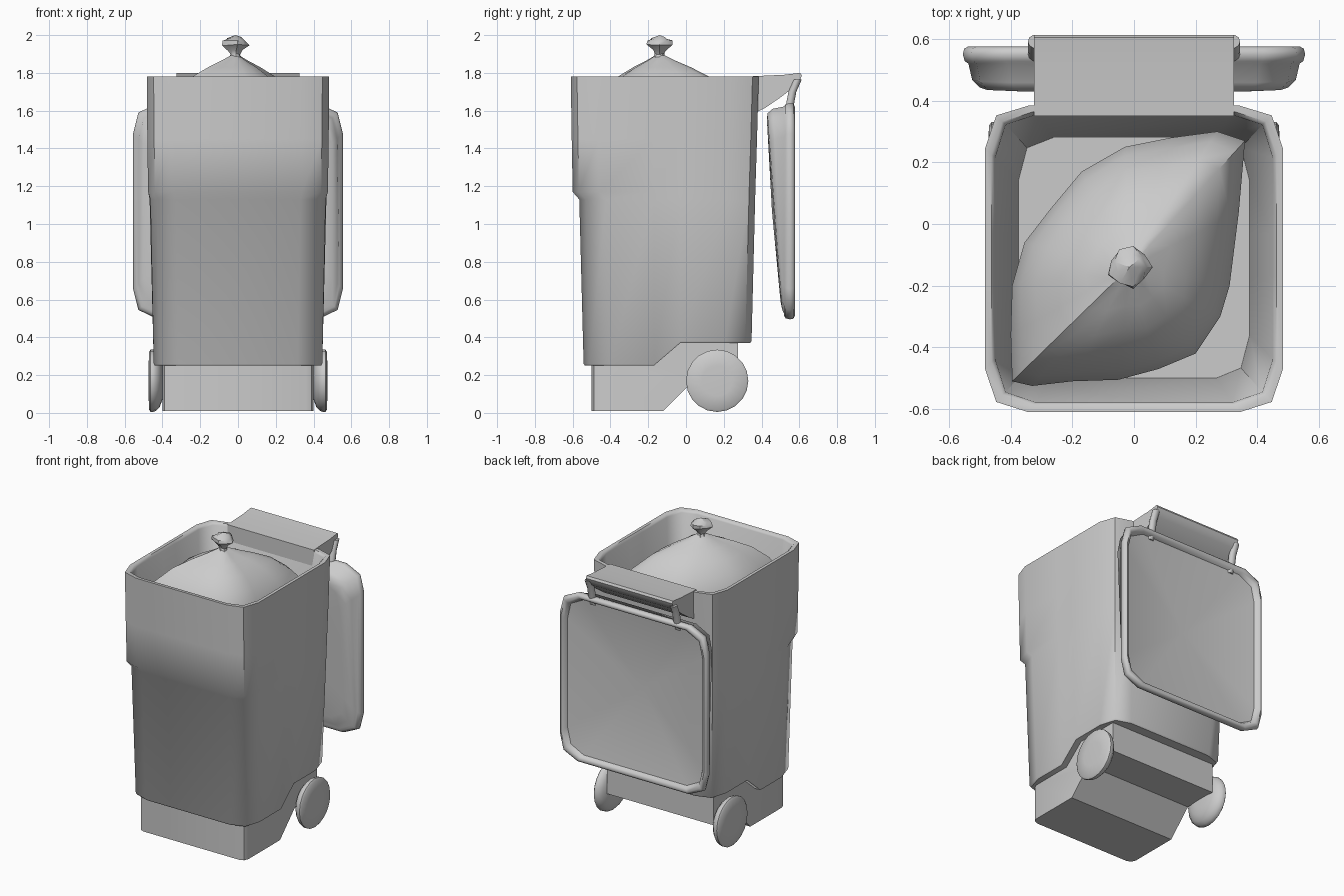
import bpy, bmesh, math, random
from mathutils import Vector

if "Cube" in bpy.data.objects:
    bpy.data.objects.remove(bpy.data.objects["Cube"])
random.seed(4)


def finish(name, bm, angle=50):
    bmesh.ops.recalc_face_normals(bm, faces=bm.faces)
    me = bpy.data.meshes.new(name)
    bm.to_mesh(me)
    bm.free()
    ob = bpy.data.objects.new(name, me)
    bpy.context.collection.objects.link(ob)
    bpy.ops.object.select_all(action='DESELECT')
    ob.select_set(True)
    bpy.context.view_layer.objects.active = ob
    bpy.ops.object.shade_smooth_by_angle(angle=math.radians(angle))
    return ob


def loft(name, rings, start=None, end=None, angle=50):
    """Skin closed rings; start/end may be a fan point or 'cap'."""
    bm = bmesh.new()
    vs = [[bm.verts.new(p) for p in r] for r in rings]
    n = len(vs[0])
    for a, b in zip(vs, vs[1:]):
        for i in range(n):
            j = (i + 1) % n
            bm.faces.new((a[i], a[j], b[j], b[i]))
    for ring, tip in ((vs[0], start), (vs[-1], end)):
        if tip == 'cap':
            bm.faces.new(ring)
        elif tip:
            t = bm.verts.new(tip)
            for i in range(n):
                bm.faces.new((ring[i], ring[(i + 1) % n], t))
    return finish(name, bm, angle)


def prism(name, profile, hx, bevel=None):
    """Extrude a (y, z) side profile across x; optionally bevel chosen edges."""
    bm = bmesh.new()
    f = bm.faces.new([bm.verts.new((-hx, y, z)) for y, z in profile])
    r = bmesh.ops.extrude_face_region(bm, geom=[f])
    bmesh.ops.translate(bm, vec=(2 * hx, 0, 0),
                        verts=[v for v in r['geom'] if isinstance(v, bmesh.types.BMVert)])
    if bevel:
        offset, test = bevel
        bmesh.ops.bevel(bm, geom=[e for e in bm.edges if test(e)], offset=offset,
                        segments=2, profile=0.5, affect='EDGES')
    return finish(name, bm, 40)


# Bin body: rounded rectangle rings, outside then rim then inside
def body_ring(z, fx, bx, y0, y1, stepped=False):
    half = [(fx * .71, y0), (fx * .925, y0 + .033), (fx, y0 + .14),
            (bx, -.17), (bx, -.03), (bx, y1 - .14), (bx * .925, y1 - .033), (bx * .7, y1)]
    pts = half + [(-x, y) for x, y in reversed(half)]
    return [(x, y, z + (.12 if stepped and y > -.1 else 0)) for x, y in pts]


loft("bin_body", [
    body_ring(.25, .40, .40, -.50, .275, True),
    body_ring(.25, .440, .440, -.535, .34, True),
    body_ring(.26, .446, .446, -.542, .347, True),
    body_ring(1.13, .464, .468, -.565, .366),
    body_ring(1.17, .476, .469, -.600, .367),
    body_ring(1.45, .480, .476, -.605, .376),
    body_ring(1.78, .483, .483, -.610, .385),
    body_ring(1.78, .462, .462, -.588, .365),
    body_ring(1.765, .450, .450, -.578, .355),
    body_ring(.375, .375, .375, -.500, .28)], end='cap')

# Base with wheel recess
prism("base", [(-.5, .01), (-.12, .01), (.04, .17), (.275, .17), (.275, .37),
               (-.03, .37), (-.17, .25), (-.5, .25)], .40,
      (.04, lambda e: all(abs(v.co.y + .5) < .001 for v in e.verts)
       and abs(e.verts[0].co.x - e.verts[1].co.x) < .001))

# Rear handle ledge
prism("handle", [(.35, 1.782), (.52, 1.79), (.605, 1.80), (.613, 1.785), (.605, 1.765),
                 (.585, 1.735), (.50, 1.67), (.42, 1.615), (.35, 1.58)], .325)

# Wheels: turned profile of (distance from centre x, radius)
wheel = [(.395, .06), (.400, .10), (.415, .14), (.435, .16), (.45, .165), (.462, .165), (.47, .155), (.474, .08)]
for side, sx in (("left", -1), ("right", 1)):
    loft(side + "_wheel", [[(sx * x, .165 + r * math.cos(a), .17 + r * math.sin(a))
                            for a in (i * math.tau / 20 for i in range(20))] for x, r in wheel],
         (sx * .394, .165, .17), (sx * .475, .165, .17))


# Open lid hanging behind: concave inside, rounded rim, dished outside
def lid_ring(inset, y, slope=0):
    w, zb, zt = .555 - inset, .495 + inset, 1.64 - inset
    half = [(w * .76, zb), (w * .95, zb + .05), (w, zb + .16),
            (w, zt - .16), (w * .95, zt - .05), (w * .76, zt)]
    pts = half + [(-x, z) for x, z in reversed(half)]
    return [(x, y + slope * (1.5 - z), z) for x, z in pts]


loft("lid", [
    lid_ring(.045, .545), lid_ring(.035, .566), lid_ring(.018, .576), lid_ring(.004, .568),
    lid_ring(0, .55), lid_ring(.006, .528), lid_ring(.018, .52),
    lid_ring(.03, .465, .055), lid_ring(.055, .437, .075), lid_ring(.10, .432, .075)],
    (0, .465, 1.07), (0, .455, 1.07))

# Hinge arms
for side, sx in (("left", -1), ("right", 1)):
    path = [(.53, 1.58), (.552, 1.64), (.563, 1.70), (.592, 1.765)]
    loft(side + "_hinge_arm", [[(sx * .32 + .024 * math.cos(a), y + .022 * math.sin(a), z)
                                for a in (i * math.tau / 10 for i in range(10))] for y, z in path],
         'cap', 'cap')

# Rubbish bag: irregular outline scaled by height
C = Vector((-.015, -.14))
outline = [(.34, .04), (.36, .27), (.27, .30), (.12, .28), (-.03, .25), (-.17, .17), (-.27, .05),
           (-.355, -.06), (-.395, -.20), (-.40, -.36), (-.395, -.51), (-.33, -.525), (-.20, -.51),
           (-.05, -.505), (.08, -.47), (.2, -.42), (.28, -.30), (.31, -.20)]
levels = [(.92, .5), (1.0, .75), (1.2, .92), (1.42, .99), (1.52, 1.0), (1.62, .92),
          (1.70, .79), (1.78, .58), (1.83, .36), (1.865, .18), (1.89, .07)]
rings = []
for z, f in levels:
    ring = []
    for i, p in enumerate(outline):
        crease = 1 + (.07 * (1 - f) * (-1) ** i if z > 1.6 else 0)
        d = (Vector(p) - C) * f * crease
        ring.append((C.x + d.x, C.y + d.y, z))
    rings.append(ring)
loft("rubbish_bag", rings, (C.x, C.y, .90), (C.x, C.y, 1.90))

# Tied knot of the bag
knot = []
for z, r in [(1.875, .035), (1.90, .024), (1.92, .035), (1.95, .066), (1.967, .062), (1.985, .042)]:
    knot.append([(C.x + r * k * math.cos(a), C.y + r * k * math.sin(a), z + random.uniform(-.006, .006))
                 for a, k in ((i * math.tau / 9, random.uniform(.85, 1.15)) for i in range(9))])
loft("bag_knot", knot, 'cap', (C.x, C.y, 2.0), 35)
